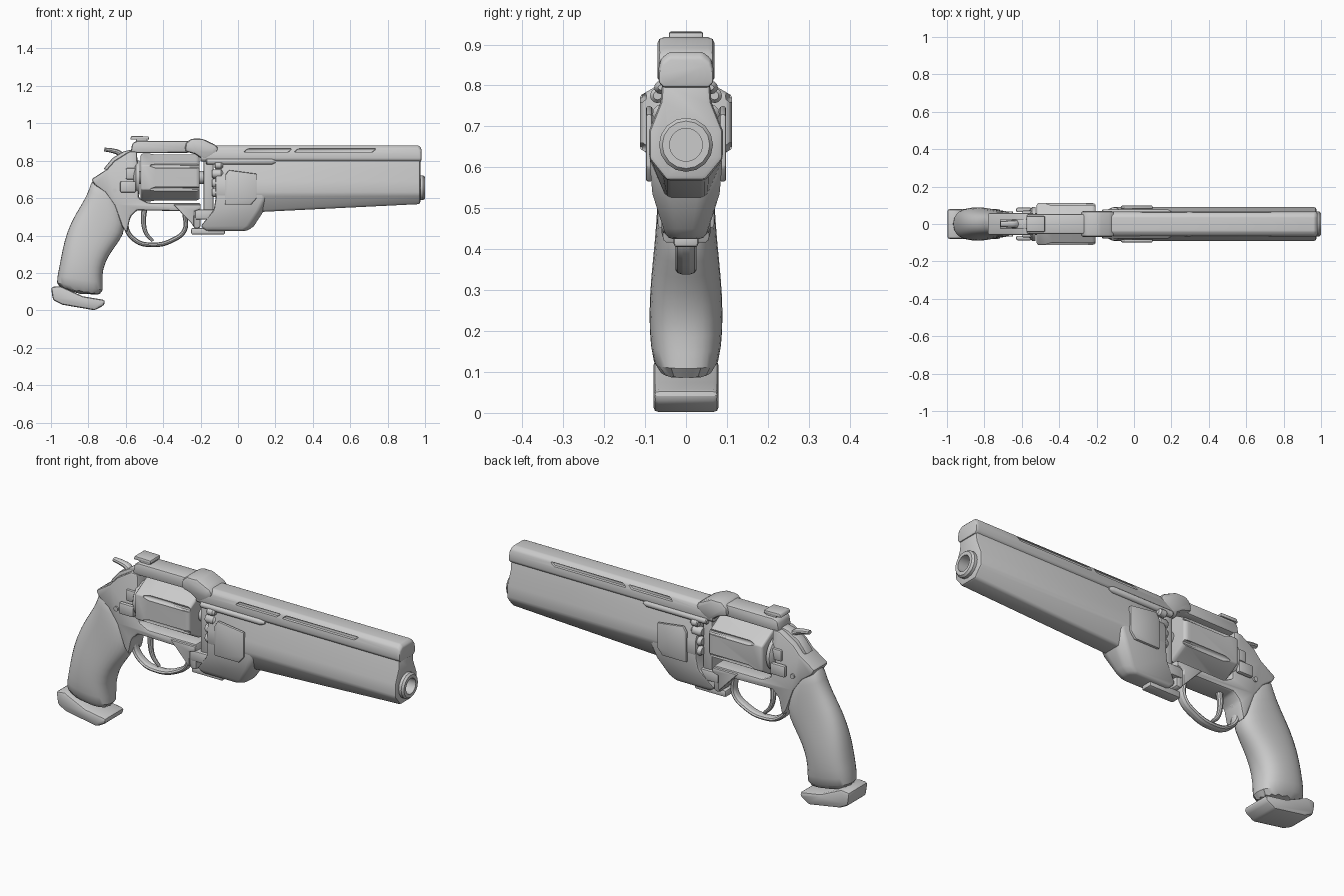
import bpy, bmesh, math
from mathutils import Vector

if "Cube" in bpy.data.objects:
    bpy.data.objects.remove(bpy.data.objects["Cube"])

grey = bpy.data.materials.new("plain_grey")
grey.use_nodes = True
grey.diffuse_color = (0.6, 0.6, 0.6, 1)
grey.node_tree.nodes["Principled BSDF"].inputs["Base Color"].default_value = (0.6, 0.6, 0.6, 1)
parts = []


def add(name, data):
    ob = bpy.data.objects.new(name, data)
    bpy.context.collection.objects.link(ob)
    data.materials.append(grey)
    parts.append(ob)
    return ob


def loft(name, rings, bevel=0.0, subdiv=0, segments=2):
    """Skin a list of equal rings of points and cap both ends."""
    bm = bmesh.new()
    loops = [[bm.verts.new(p) for p in ring] for ring in rings]
    n = len(loops[0])
    for a, b in zip(loops, loops[1:]):
        for i in range(n):
            bm.faces.new((a[i], a[(i + 1) % n], b[(i + 1) % n], b[i]))
    bm.faces.new(loops[0])
    bm.faces.new(loops[-1])
    bmesh.ops.recalc_face_normals(bm, faces=bm.faces)
    me = bpy.data.meshes.new(name)
    bm.to_mesh(me)
    bm.free()
    ob = add(name, me)
    if bevel:
        m = ob.modifiers.new("bevel", "BEVEL")
        m.width, m.segments, m.angle_limit = bevel, segments, math.radians(25)
    if subdiv:
        ob.modifiers.new("smooth", "SUBSURF").levels = subdiv
    return ob


def prism(name, pts, half, bevel=0.01, y=0.0):
    """Side profile (x, z) extruded across y."""
    return loft(name, [[(x, y + s * half, z) for x, z in pts] for s in (-1, 1)], bevel)


def box(name, x0, x1, z0, z1, half, bevel=0.01, y=0.0):
    return prism(name, [(x0, z0), (x1, z0), (x1, z1), (x0, z1)], half, bevel, y)


def turned(name, stations, z, sides=24, y=0.0, turn=0.0, bevel=0.0):
    """Round or many-sided part along x from (x, radius) stations."""
    angles = [turn + math.tau * i / sides for i in range(sides)]
    return loft(name, [[(x, y + r * math.cos(a), z + r * math.sin(a)) for a in angles]
                       for x, r in stations], bevel)


def sections(name, half_profile, stations, bevel):
    """Mirrored (y, z) half profile placed at (x, profile function argument)."""
    rings = []
    for x, arg in stations:
        right = half_profile(arg)
        rings.append([(x, y, z) for y, z in right] + [(x, -y, z) for y, z in reversed(right)])
    return loft(name, rings, bevel)


def tube(name, pts, radius, widen=1.0, tip=1.0, cyclic=False):
    cu = bpy.data.curves.new(name, "CURVE")
    cu.dimensions = "3D"
    cu.bevel_depth, cu.bevel_resolution, cu.use_fill_caps = radius, 3, True
    sp = cu.splines.new("BEZIER")
    sp.bezier_points.add(len(pts) - 1)
    sp.use_cyclic_u = cyclic
    for i, (p, (x, z)) in enumerate(zip(sp.bezier_points, pts)):
        p.co = (x, 0, z)
        p.handle_left_type = p.handle_right_type = "AUTO"
        p.radius = 1 + (tip - 1) * i / (len(pts) - 1)
    ob = add(name, cu)
    ob.scale.y = widen
    return ob


def cut(target, cutter):
    m = target.modifiers.new("cut", "BOOLEAN")
    m.object, m.operation, m.solver = cutter, "DIFFERENCE", "EXACT"
    cutter.hide_render = True
    parts.remove(cutter)
    cutters.append(cutter)


cutters = []

# barrel with faceted sides, tapering towards the muzzle
barrel = sections("barrel",
                  lambda b: [(0.058, 0.81), (0.062, 0.76), (0.09, 0.69), (0.09, 0.62), (0.048, b)],
                  [(-0.12, 0.525), (0.1, 0.525), (0.975, 0.568)], 0.012)
muzzle = turned("muzzle", [(0.9, 0.066), (0.99, 0.066), (1.0, 0.058)], 0.655, 16)
bore = turned("bore_cutter", [(0.88, 0.04), (1.05, 0.04)], 0.655, 32)
cut(barrel, bore)
cut(muzzle, bore) if bore in parts else None
m = muzzle.modifiers.new("cut", "BOOLEAN")
m.object, m.operation, m.solver = bore, "DIFFERENCE", "EXACT"

# top rib with two long slots on each side
rib = sections("top_rib", lambda t: [(0.04, t), (0.06, t - 0.015), (0.067, t - 0.04), (0.067, 0.808), (0.055, 0.795)],
               [(-0.2, 0.882), (0.965, 0.882), (0.98, 0.868)], 0.006)
for side in (-1, 1):
    for x0, x1, slant in ((0.03, 0.29, 0.02), (0.3, 0.74, 0.02)):
        cut(rib, prism("slot_cutter", [(x0, 0.846), (x1 - slant, 0.846), (x1, 0.864), (x0 + slant, 0.864)],
                       0.02, 0.006, side * 0.072))
    # side rails and pins under the rib
    turned("side_rail", [(-0.17, 0.012), (-0.165, 0.016), (0.18, 0.016), (0.2, 0.006)], 0.795, 12, side * 0.062)
    turned("rail_pin", [(-0.125, 0.014), (-0.12, 0.018), (-0.09, 0.018), (-0.08, 0.01)], 0.775, 12, side * 0.07)
    # cheek plates over the barrel root
    prism("cheek_plate", [(-0.07, 0.72), (-0.05, 0.75), (0.1, 0.73), (0.1, 0.6), (0.07, 0.565), (-0.07, 0.565)],
          0.008, 0.006, side * 0.09)
    # knuckles in front of the cylinder
    for z in (0.63, 0.68, 0.73):
        turned("crane_knuckle", [(-0.14, 0.018), (-0.13, 0.024), (-0.09, 0.024), (-0.08, 0.015)], z, 12, side * 0.058)
    # frame screws and thumb latch
    box("thumb_latch", -0.63, -0.545, 0.63, 0.69, 0.012, 0.008, side * 0.075)
    box("upper_latch", -0.6, -0.54, 0.7, 0.76, 0.012, 0.008, side * 0.06)
    o = turned("frame_screw", [(-0.008, 0.012), (0.008, 0.012)], 0, 12)
    o.rotation_euler.z = math.pi / 2
    o.location = (-0.66, side * 0.06, 0.64)

# raised collar on top
prism("top_collar", [(-0.285, 0.85), (-0.28, 0.895), (-0.25, 0.918), (-0.19, 0.918), (-0.12, 0.885),
                     (-0.1, 0.86), (-0.13, 0.83), (-0.18, 0.8), (-0.23, 0.835)], 0.07, 0.016)

# underlug below the barrel root, given as level rings
lug = []
for z, x0, x1, w in ((0.425, -0.17, 0.05, 0.045), (0.45, -0.2, 0.085, 0.055),
                     (0.535, -0.13, 0.14, 0.082), (0.6, -0.12, 0.17, 0.088), (0.7, -0.12, 0.17, 0.086)):
    lug.append([(x0, -w, z), (x1 - 0.03, -w, z), (x1, -w * 0.5, z), (x1, w * 0.5, z), (x1 - 0.03, w, z), (x0, w, z)])
loft("underlug", lug, 0.012)
box("underlug_plate", -0.25, -0.07, 0.405, 0.44, 0.03, 0.008)
box("crane_post", -0.185, -0.13, 0.53, 0.81, 0.05, 0.01)
box("crane_foot", -0.23, -0.125, 0.485, 0.54, 0.065, 0.008)

# six-sided cylinder with grooved corners
drum = turned("cylinder", [(-0.52, 0.124), (-0.51, 0.13), (-0.22, 0.13), (-0.205, 0.12)], 0.71, 6,
              turn=math.pi / 6, bevel=0.022)
for i in range(6):
    a = math.tau * i / 6 + math.pi / 6
    cut(drum, turned("flute_cutter", [(-0.47, 0.004), (-0.44, 0.014), (-0.24, 0.014), (-0.15, 0.014)],
                     0.71 + 0.127 * math.sin(a), 10, 0.127 * math.cos(a)))
turned("cylinder_axle", [(-0.56, 0.035), (-0.12, 0.035)], 0.71, 16)
turned("recoil_shield", [(-0.56, 0.07), (-0.545, 0.092), (-0.527, 0.092)], 0.71, 24)

# frame, top strap and rear sight
prism("frame", [(-0.785, 0.70), (-0.70, 0.755), (-0.66, 0.8), (-0.58, 0.85), (-0.54, 0.85), (-0.53, 0.6),
                (-0.48, 0.575), (-0.2, 0.575), (-0.2, 0.44), (-0.23, 0.435), (-0.29, 0.53), (-0.54, 0.535),
                (-0.575, 0.5), (-0.595, 0.41), (-0.62, 0.45), (-0.66, 0.56), (-0.71, 0.63), (-0.765, 0.67)],
      0.06, 0.012)
prism("front_bracket", [(-0.345, 0.565), (-0.2, 0.565), (-0.2, 0.54), (-0.235, 0.53), (-0.235, 0.45)], 0.07, 0.006)
prism("top_strap", [(-0.575, 0.84), (-0.565, 0.895), (-0.54, 0.905), (-0.2, 0.905), (-0.2, 0.843)], 0.054, 0.012)
box("rear_sight", -0.545, -0.485, 0.9, 0.915, 0.035, 0.004)
prism("sight_blade", [(-0.578, 0.912), (-0.475, 0.912), (-0.478, 0.93), (-0.57, 0.932)], 0.042, 0.006)

# trigger guard, trigger and hammer
tube("trigger_guard", [(-0.57, 0.535), (-0.597, 0.45), (-0.55, 0.375), (-0.46, 0.35), (-0.35, 0.375),
                       (-0.285, 0.43), (-0.285, 0.52)], 0.013, 2.0)
tube("trigger", [(-0.5, 0.55), (-0.505, 0.47), (-0.49, 0.41), (-0.455, 0.37)], 0.017, 1.0, 0.5)
prism("hammer_body", [(-0.56, 0.8), (-0.57, 0.86), (-0.61, 0.85), (-0.67, 0.815), (-0.72, 0.755), (-0.66, 0.74)],
      0.028, 0.008)
tube("hammer_spur", [(-0.61, 0.8), (-0.635, 0.84), (-0.67, 0.853), (-0.715, 0.86)], 0.018, 1.4, 0.6)

# grip lofted from back point, front point and half width
rings = []
for bx, bz, fx, fz, w in ((-0.785, 0.705, -0.70, 0.69, 0.045), (-0.795, 0.64, -0.63, 0.58, 0.064),
                          (-0.845, 0.555, -0.59, 0.44, 0.072), (-0.895, 0.475, -0.635, 0.365, 0.077),
                          (-0.932, 0.37, -0.69, 0.295, 0.087), (-0.95, 0.27, -0.722, 0.22, 0.092),
                          (-0.968, 0.18, -0.725, 0.15, 0.089), (-0.98, 0.11, -0.71, 0.06, 0.075)):
    back, front = Vector((bx, 0, bz)), Vector((fx, 0, fz))
    mid, ring = (back + front) / 2, []
    for i in range(16):
        c, s = math.cos(math.tau * i / 16), math.sin(math.tau * i / 16)
        p = mid + (front - mid) * math.copysign(abs(c) ** 0.8, c)
        ring.append((p.x, w * math.copysign(abs(s) ** 0.75, s), p.z))
    rings.append(ring)
loft("grip", rings, subdiv=1)
prism("grip_base", [(-1.0, 0.125), (-0.99, 0.055), (-0.94, 0.03), (-0.765, 0.0), (-0.715, 0.028),
                    (-0.71, 0.055), (-0.83, 0.075), (-0.95, 0.13)], 0.08, 0.016)

# turn modifiers and curves into plain meshes, then shade
bpy.context.view_layer.update()
bpy.ops.object.select_all(action="DESELECT")
for ob in parts:
    ob.select_set(True)
bpy.context.view_layer.objects.active = parts[0]
bpy.ops.object.convert(target="MESH")
bpy.ops.object.shade_smooth_by_angle(angle=math.radians(35))
for ob in cutters:
    bpy.data.objects.remove(ob)
